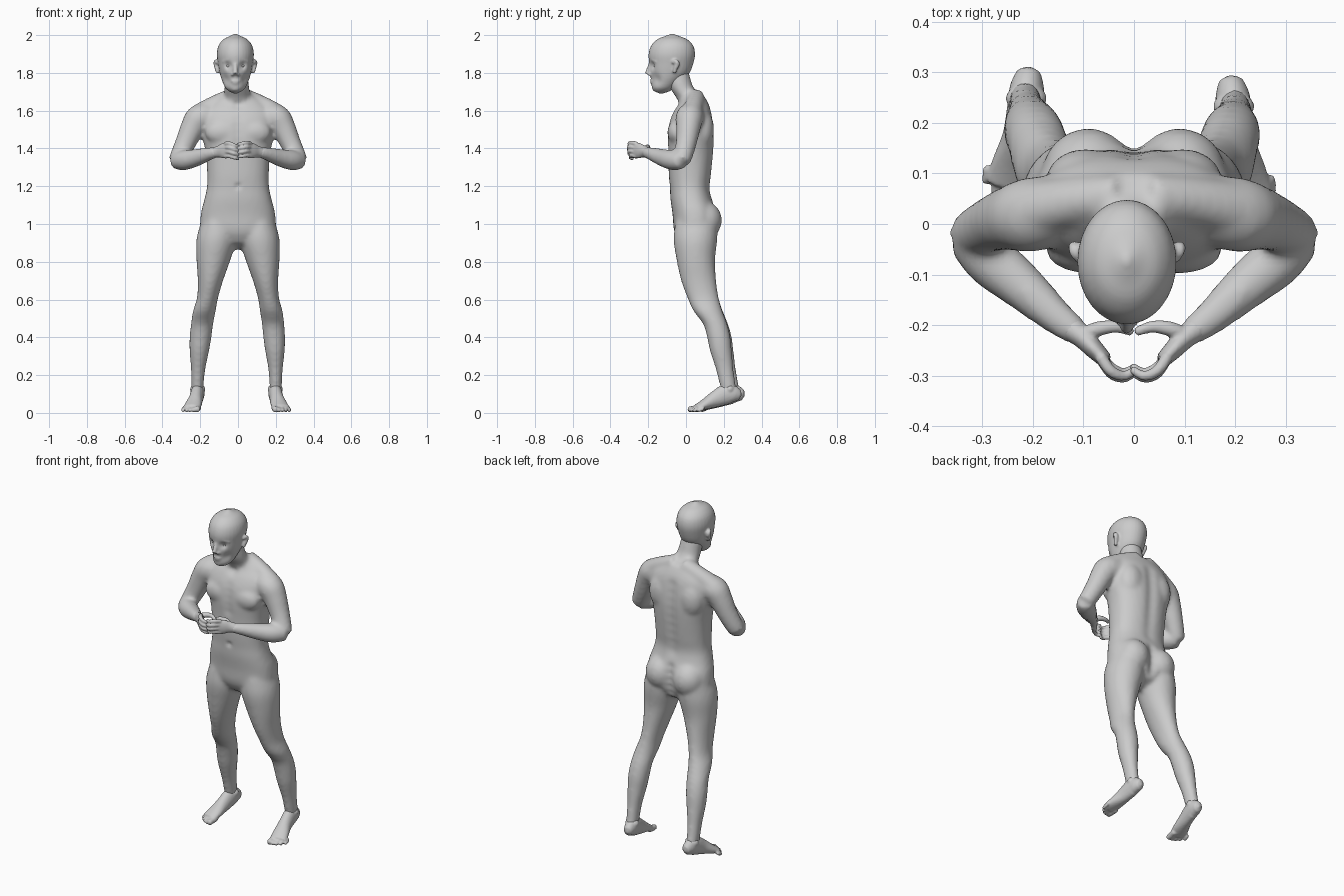
import bpy, bmesh, math
from mathutils import Vector, Matrix

UP = Vector((0, 0, 1))


def loft(bm, rows, flat=False, sides=20, n=2.0, steps=4):
    """Skin smooth rings (x, y, z, half width, half depth); flat keeps rings level."""
    pts = [Vector(r) for r in rows]
    fine = []
    for i in range(len(pts) - 1):
        p0, p1, p2, p3 = pts[max(i - 1, 0)], pts[i], pts[i + 1], pts[min(i + 2, len(pts) - 1)]
        for k in range(steps):
            t = k / steps
            fine.append(0.5 * (2 * p1 + (p2 - p0) * t + (2 * p0 - 5 * p1 + 4 * p2 - p3) * t * t
                               + (3 * p1 - p0 - 3 * p2 + p3) * t ** 3))
    fine.append(pts[-1])
    cs = [Vector(p[:3]) for p in fine]
    rings, tans = [], []
    for i, p in enumerate(fine):
        t = (cs[min(i + 1, len(cs) - 1)] - cs[max(i - 1, 0)]).normalized()
        tans.append(t)
        u = Vector((1, 0, 0)) if flat else t.cross(UP).normalized()
        v = Vector((0, 1, 0)) if flat else u.cross(t)
        ring = []
        for k in range(sides):
            a = 2 * math.pi * k / sides
            c, s = math.cos(a), math.sin(a)
            c = math.copysign(abs(c) ** (2 / n), c)
            s = math.copysign(abs(s) ** (2 / n), s)
            ring.append(bm.verts.new(cs[i] + u * p[3] * c + v * p[4] * s))
        rings.append(ring)
    faces = []
    for r, q in zip(rings, rings[1:]):
        for k in range(sides):
            j = (k + 1) % sides
            faces.append(bm.faces.new((r[k], r[j], q[j], q[k])))
    for e, sg in ((0, -1), (-1, 1)):
        tip = bm.verts.new(cs[e] + tans[e] * sg * 0.5 * min(fine[e][3], fine[e][4]))
        for k in range(sides):
            faces.append(bm.faces.new((rings[e][k], rings[e][(k + 1) % sides], tip)))
    bmesh.ops.recalc_face_normals(bm, faces=faces)


def tube(bm, rows, **kw):
    loft(bm, [(*r[:3], r[3], r[3]) for r in rows], **kw)


def ball(bm, c, r):
    bmesh.ops.create_uvsphere(bm, u_segments=20, v_segments=12, radius=1,
                              matrix=Matrix.Translation(c) @ Matrix.Diagonal((*r, 1)))


def finish(bm, name, voxel, smooth, dents=()):
    """Fuse overlapping parts to one skin, soften it, then push in small creases."""
    me = bpy.data.meshes.new(name)
    bm.to_mesh(me)
    bm.free()
    ob = bpy.data.objects.new(name, me)
    bpy.context.collection.objects.link(ob)
    bpy.ops.object.select_all(action='DESELECT')
    ob.select_set(True)
    bpy.context.view_layer.objects.active = ob
    m = ob.modifiers.new("fuse", 'REMESH')
    m.mode, m.voxel_size = 'VOXEL', voxel
    m = ob.modifiers.new("soften", 'SMOOTH')
    m.factor, m.iterations = 0.5, smooth
    for m in list(ob.modifiers):
        bpy.ops.object.modifier_apply(modifier=m.name)
    for c, push, r in dents:
        c, push = Vector(c), Vector(push)
        for v in ob.data.vertices:
            d = (v.co - c).length_squared / (r * r)
            if d < 6:
                v.co += push * math.exp(-d)
    ob.data.shade_smooth()
    return ob


def place(s, p):
    """Mirror a leg point; the left leg trails slightly."""
    w = max(0, 0.6 - p[2]) / 0.6
    return (s * p[0] - 0.01 * w, p[1] - s * 0.01 * w, *p[2:])


# Body: torso, neck, arms and legs
bm = bmesh.new()
loft(bm, [(0, .05, .90, .09, .08), (0, .05, .96, .19, .112), (0, .047, 1.05, .197, .118),
          (0, .028, 1.13, .178, .11), (0, .021, 1.19, .165, .106), (0, .022, 1.26, .163, .113),
          (0, .026, 1.37, .17, .12), (0, .026, 1.46, .187, .124), (0, .028, 1.54, .196, .116),
          (0, .035, 1.60, .185, .098), (0, .04, 1.645, .14, .075), (0, .035, 1.68, .085, .06)],
     flat=True, sides=36, n=2.35)
loft(bm, [(0, .035, 1.60, .085, .08), (-.003, .022, 1.66, .074, .07), (-.006, -.022, 1.72, .066, .064),
          (-.01, -.04, 1.77, .063, .064), (-.013, -.05, 1.81, .06, .064)], flat=True, sides=24)
for s in (1, -1):
    ball(bm, (s * .085, -.052, 1.485), (.09, .047, .065))
    ball(bm, (s * .095, .085, 1.5), (.08, .064, .11))
    ball(bm, (s * .09, .098, 1.02), (.092, .092, .1))
    tube(bm, [(s * .03, .05, 1.67, .05), (s * .09, .048, 1.647, .048), (s * .15, .038, 1.615, .052),
              (s * .2, .025, 1.575, .064)])
    tube(bm, [(s * .15, .028, 1.57, .07), (s * .205, .018, 1.56, .074), (s * .24, .012, 1.51, .065),
              (s * .275, .002, 1.435, .056), (s * .308, -.014, 1.365, .05), (s * .322, -.025, 1.335, .047)])
    tube(bm, [(s * .328, -.022, 1.335, .046), (s * .285, -.07, 1.338, .053), (s * .225, -.12, 1.35, .047),
              (s * .155, -.182, 1.371, .035), (s * .11, -.216, 1.381, .028)])
    leg = [(.105, .055, 1.02, .088, .11), (.114, .05, .92, .106, .116), (.13, .052, .81, .09, .102),
           (.146, .067, .70, .067, .093), (.161, .09, .61, .056, .083), (.177, .117, .54, .06, .077),
           (.188, .157, .47, .059, .064), (.195, .177, .40, .058, .062), (.2, .189, .33, .052, .058),
           (.205, .211, .23, .038, .047), (.207, .228, .15, .033, .043), (.207, .24, .09, .03, .04)]
    loft(bm, [place(s, p) for p in leg], flat=True, sides=24)
creases = [((0, .15, 1.18 + .05 * i), (0, -.009, 0), .032) for i in range(9)]
creases += [((0, .17, .93 + .04 * i), (0, -.018, 0), .026) for i in range(5)]
creases += [((0, -.1, 1.40 + .04 * i), (0, .006, 0), .025) for i in range(5)]
creases += [((0, -.09, 1.2), (0, .012, 0), .014), ((0, -.05, 1.63), (0, .01, 0), .025)]
finish(bm, "body", .011, 7, creases)

# Head: skull, jaw, nose, lips and ears
HX = -.014
bm = bmesh.new()
loft(bm, [(HX, -.127, 1.703, .034, .042), (HX, -.12, 1.722, .054, .06), (HX, -.102, 1.76, .071, .083),
          (HX, -.086, 1.80, .083, .105), (HX, -.078, 1.85, .092, .117), (HX, -.075, 1.90, .098, .123),
          (HX, -.073, 1.945, .089, .111), (HX, -.073, 1.977, .064, .08), (HX, -.073, 1.993, .033, .042)],
     flat=True, sides=32)
tube(bm, [(HX, -.186, 1.855, .009), (HX, -.196, 1.825, .011), (HX, -.204, 1.797, .014)])
ball(bm, (HX, -.178, 1.757), (.027, .013, .007))
ball(bm, (HX, -.174, 1.745), (.023, .014, .008))
ball(bm, (HX, -.164, 1.719), (.024, .016, .016))
for s in (1, -1):
    ball(bm, (HX + s * .014, -.19, 1.792), (.01, .013, .009))
    tube(bm, [(HX + s * .012, -.184, 1.862, .01), (HX + s * .04, -.176, 1.868, .01),
              (HX + s * .064, -.152, 1.858, .01)])
    tube(bm, [(HX + s * .094, -.062, 1.80, .009), (HX + s * .098, -.055, 1.825, .012),
              (HX + s * .104, -.045, 1.85, .013), (HX + s * .103, -.058, 1.862, .01),
              (HX + s * .096, -.07, 1.852, .008)])
eyes = [((HX + s * .036, -.178, 1.838), (0, .016, 0), .02) for s in (1, -1)]
eyes += [((HX + s * .055, -.16, 1.765), (-s * .006, .008, 0), .03) for s in (1, -1)]
finish(bm, "head", .006, 3, eyes)
for s in (1, -1):
    bm = bmesh.new()
    ball(bm, (HX + s * .035, -.161, 1.837), (.014, .011, .009))
    finish(bm, "eye", .003, 1)

# Hands: fingertips laced together in front of the stomach
for s, side in ((1, "right"), (-1, "left")):
    bm = bmesh.new()
    loft(bm, [(s * .125, -.205, 1.378, .026, .027), (s * .1, -.225, 1.384, .022, .032),
              (s * .078, -.248, 1.388, .019, .041), (s * .056, -.27, 1.39, .015, .042)])
    for i in range(4):
        z = 1.424 - .022 * i
        reach = (.0, .004, .002, -.006)[i]
        tube(bm, [(s * .066, -.262, z, .012), (s * .046, -.29 - reach, z + .004 + s * .002, .0115),
                  (s * .02, -.3 - reach, z - .003 + s * .004, .01),
                  (-s * .004, -.287 - reach, z - .008 + s * .005, .008)], sides=10)
    tube(bm, [(s * .1, -.22, 1.395, .016), (s * .07, -.207, 1.405, .015),
              (s * .036, -.203, 1.408, .012), (s * .004, -.213, 1.402 + s * .005, .009)], sides=12)
    finish(bm, side + "_hand", .0045, 2)

# Feet: heels raised, toes on the ground
for s, side in ((1, "right"), (-1, "left")):
    bm = bmesh.new()
    loft(bm, [place(s, p) for p in
              [(.199, .292, .093, .024, .028), (.203, .262, .1, .034, .045), (.206, .225, .1, .036, .055),
               (.214, .165, .073, .037, .044), (.226, .11, .046, .045, .029), (.238, .065, .026, .047, .018)]])
    ball(bm, place(s, (.205, .24, .125)), (.041, .028, .03))
    for i in range(5):
        r = .017 if i == 0 else .0125 - .0007 * i
        x, y = .202 + .0185 * i, .024 + .0035 * i * i - .002 * i
        tube(bm, [place(s, p) for p in
                  [(x, .085 + .003 * i, .027, r), (x + .004, y + .025, .021, r), (x + .006, y, r + .001, r * .9)]],
             sides=12)
    finish(bm, side + "_foot", .0055, 2)
